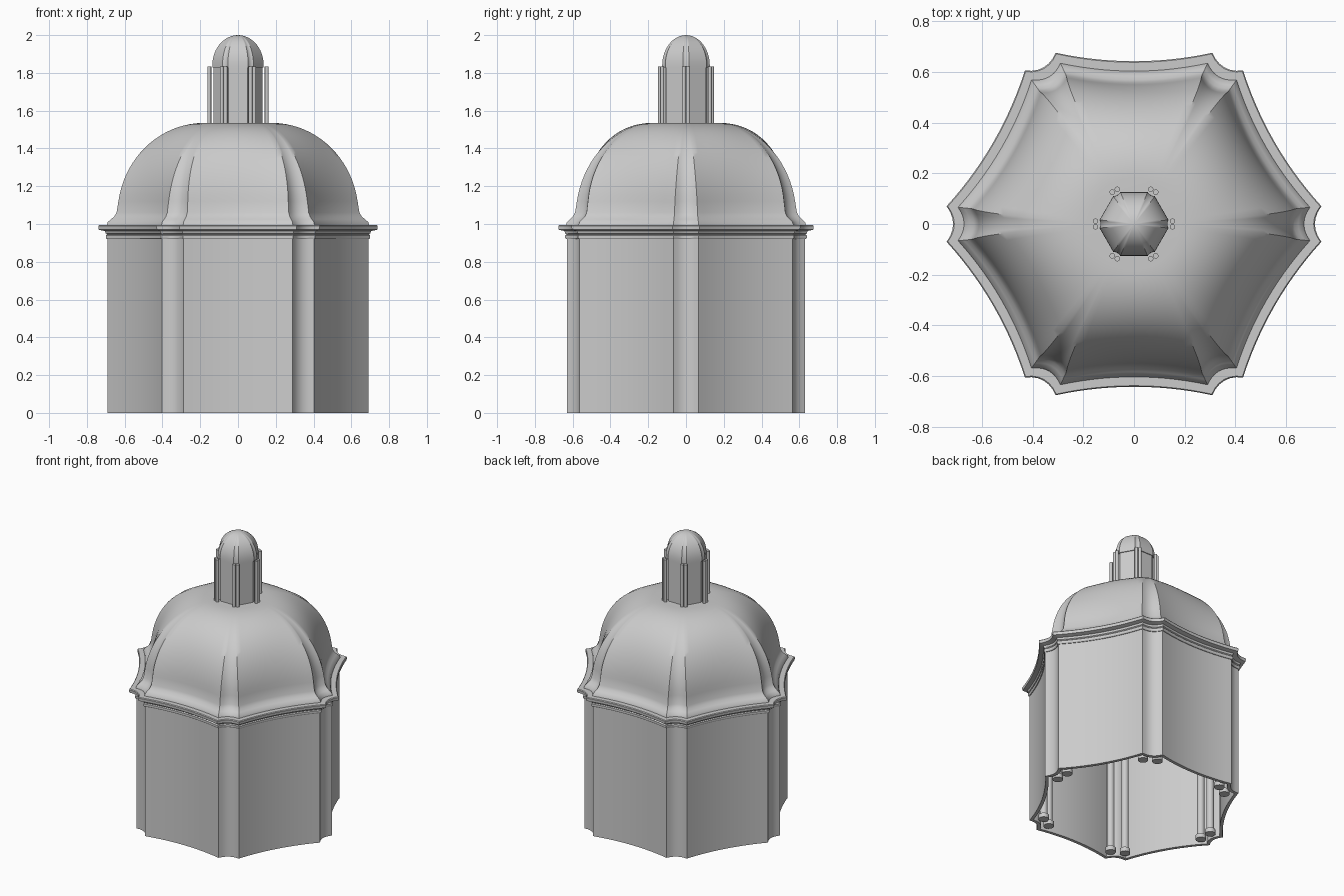
import bpy, bmesh, math
from mathutils import Vector, Matrix

cube = bpy.data.objects.get("Cube")
if cube:
    bpy.data.objects.remove(cube)

stone = bpy.data.materials.new("pale grey stone")
stone.use_nodes = True
grey = (0.6, 0.6, 0.6, 1)
stone.diffuse_color = grey
stone.node_tree.nodes["Principled BSDF"].inputs["Base Color"].default_value = grey


def section(radius, chamfer=0.095, face_sag=0.045, corner_sag=0.035, roundness=0.0):
    """Six-cornered plan with scooped faces and scooped corners."""
    def scoop(a, b, sag, n):
        out = (a + b).normalized()
        return [a.lerp(b, i / n) - out * sag * (1 - (2 * i / n - 1) ** 2) for i in range(n)]
    points = []
    for k in range(6):
        turn = Matrix.Rotation(math.radians(60 * k), 2)
        following = Matrix.Rotation(math.radians(60 * (k + 1)), 2)
        low, high = turn @ Vector((1, -chamfer)), turn @ Vector((1, chamfer))
        points += scoop(low, high, corner_sag, 6)
        points += scoop(high, following @ Vector((1, -chamfer)), face_sag, 14)
    return [radius * p.lerp(p.normalized(), roundness) for p in points]


def finish(name, bm, angle=30):
    bmesh.ops.recalc_face_normals(bm, faces=bm.faces)
    mesh = bpy.data.meshes.new(name)
    bm.to_mesh(mesh)
    bm.free()
    mesh.materials.append(stone)
    obj = bpy.data.objects.new(name, mesh)
    bpy.context.collection.objects.link(obj)
    bpy.ops.object.select_all(action='DESELECT')
    obj.select_set(True)
    bpy.context.view_layer.objects.active = obj
    bpy.ops.object.shade_smooth_by_angle(angle=math.radians(angle))
    return obj


def loft(name, levels, cap=False, closed=False, angle=30):
    """Skin a list of (height, plan points) rings."""
    bm = bmesh.new()
    rings = [[bm.verts.new((p.x, p.y, z)) for p in plan] for z, plan in levels]
    pairs = list(zip(rings, rings[1:]))
    if closed:
        pairs.append((rings[-1], rings[0]))
    for a, b in pairs:
        for i in range(len(a)):
            j = (i + 1) % len(a)
            bm.faces.new((a[i], a[j], b[j], b[i]))
    if cap:
        bm.faces.new(rings[-1])
    return finish(name, bm, angle)


def column_pairs(name, distance, spread, parts):
    """Two columns at each corner; parts are (radius, bottom, top)."""
    bm = bmesh.new()
    for k in range(6):
        turn = Matrix.Rotation(math.radians(60 * k), 4, 'Z')
        for side in (-1, 1):
            for radius, bottom, top in parts:
                place = turn @ Matrix.Translation((distance, side * spread, (bottom + top) / 2))
                bmesh.ops.create_cone(bm, cap_ends=True, segments=16, radius1=radius,
                                      radius2=radius, depth=top - bottom, matrix=place)
    return finish(name, bm)


# Hollow drum, open underneath
loft("drum_wall", [(0, section(0.69)), (0.93, section(0.69)),
                   (0.93, section(0.665)), (0, section(0.665))], closed=True)

# Stepped cornice
cornice = [(0.92, 0.67), (0.92, 0.695), (0.927, 0.7), (0.94, 0.7), (0.945, 0.692),
           (0.95, 0.7), (0.963, 0.705), (0.967, 0.725), (0.97, 0.738), (0.99, 0.74),
           (0.995, 0.735), (0.995, 0.66)]
loft("cornice", [(z, section(r)) for z, r in cornice], closed=True)

# Flared foot of the dome, then a shell whose plan turns round at the crown
shell = [(0.995, section(0.695)), (1.01, section(0.69)), (1.025, section(0.672)),
         (1.04, section(0.655)), (1.06, section(0.643))]
steps = 20
for i in range(1, steps + 1):
    t = i / steps
    a = math.radians(4 + 86 * t)
    shell.append((1.05 + 0.485 * math.sin(a),
                  section(0.18 + 0.458 * math.cos(a), chamfer=0.095 - 0.05 * t,
                          face_sag=0.045 * (1 - t), corner_sag=0.035 * (1 - t),
                          roundness=t ** 2)))
loft("dome", shell, cap=True, angle=40)

# Inner columns standing in the corners
column_pairs("inner_columns", 0.6, 0.047,
             [(0.034, 0, 0.03), (0.024, 0.03, 0.88), (0.034, 0.88, 0.92)])

# Lantern with paired slim columns
plan = dict(chamfer=0.12, face_sag=0.0, corner_sag=0.03)
loft("lantern_drum", [(1.53, section(0.13, **plan)), (1.83, section(0.13, **plan))])
column_pairs("lantern_columns", 0.152, 0.0115, [(0.0105, 1.53, 1.835)])

# Ribbed lantern cap
cap_levels = [(1.828, section(0.12, **plan)), (1.828, section(0.136, **plan))]
for i in range(13):
    a = math.radians(89 * i / 12)
    cap_levels.append((1.84 + 0.16 * math.sin(a), section(0.136 * math.cos(a), **plan)))
loft("lantern_cap", cap_levels, cap=True, angle=40)
